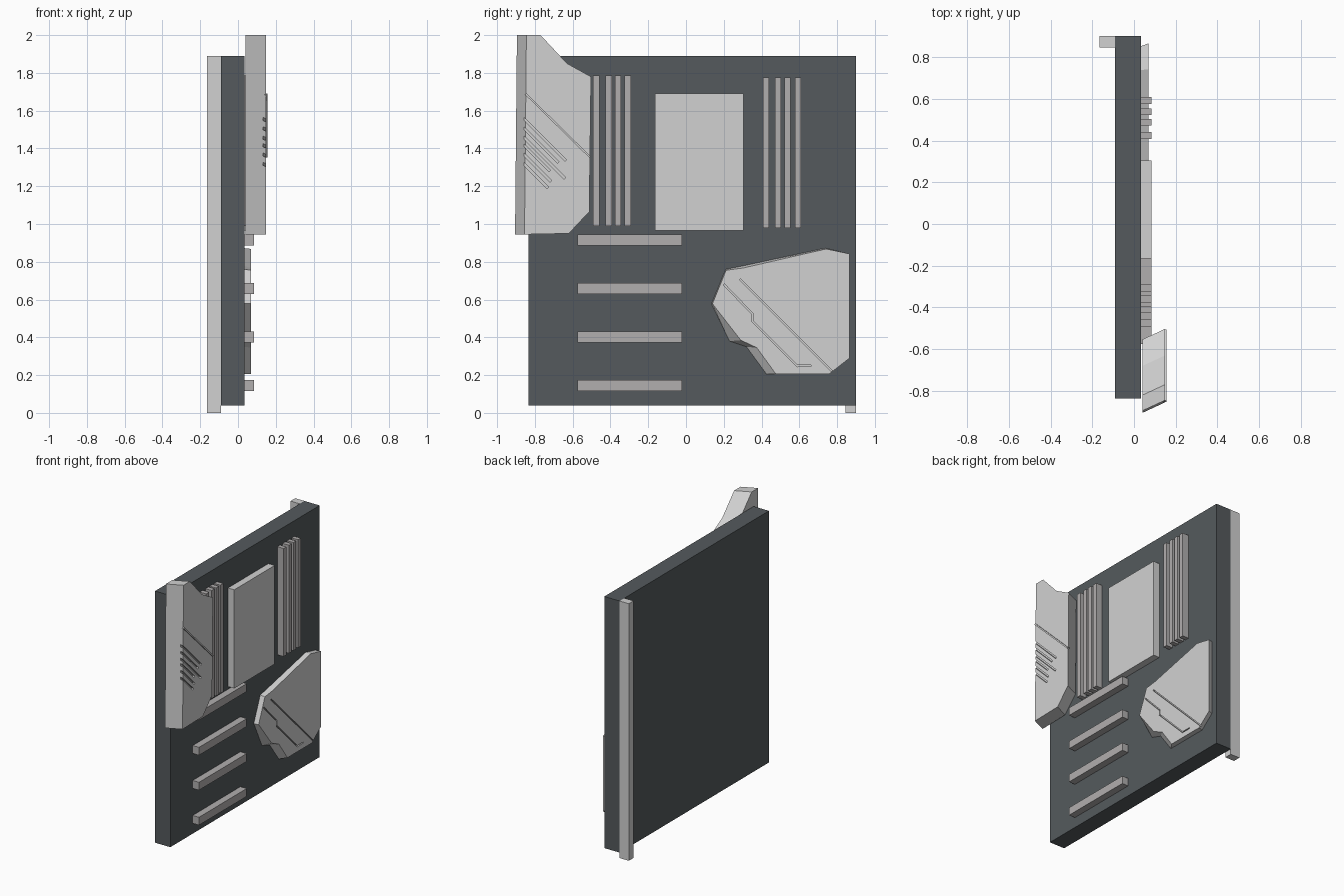
import bpy
import bmesh
import math
from mathutils import Matrix

cube = bpy.data.objects.get("Cube")
if cube:
    bpy.data.objects.remove(cube, do_unlink=True)


def material(name, rgb):
    m = bpy.data.materials.new(name)
    m.use_nodes = True
    m.diffuse_color = (*rgb, 1)
    m.node_tree.nodes["Principled BSDF"].inputs["Base Color"].default_value = (*rgb, 1)
    return m


SLATE = material("slate", (0.09, 0.102, 0.11))
SILVER = material("silver", (0.64, 0.64, 0.64))
GREY = material("warm grey", (0.44, 0.425, 0.425))
FACE = 0.034  # x of the board's component side


def finish(name, bm, mat):
    bmesh.ops.recalc_face_normals(bm, faces=bm.faces[:])
    mesh = bpy.data.meshes.new(name)
    bm.to_mesh(mesh)
    bm.free()
    mesh.materials.append(mat)
    ob = bpy.data.objects.new(name, mesh)
    bpy.context.scene.collection.objects.link(ob)
    return ob


def box(name, xs, ys, zs, mat):
    bm = bmesh.new()
    bmesh.ops.create_cube(bm, size=1)
    for v in bm.verts:
        v.co = [sum(r) / 2 + c * (r[1] - r[0]) for r, c in zip((xs, ys, zs), v.co)]
    return finish(name, bm, mat)


def loft(name, base, top, xs, mat):
    """Join two matching (y, z) outlines lying at the two x values."""
    bm = bmesh.new()
    a = [bm.verts.new((xs[0], y, z)) for y, z in base]
    b = [bm.verts.new((xs[1], y, z)) for y, z in top]
    bm.faces.new(a)
    bm.faces.new(b)
    for i in range(len(a)):
        j = (i + 1) % len(a)
        bm.faces.new((a[i], a[j], b[j], b[i]))
    return finish(name, bm, mat)


def strip(name, p, q, width, xs, mat):
    """Thin straight bar between two (y, z) points."""
    dy, dz = q[0] - p[0], q[1] - p[1]
    size = (xs[1] - xs[0], math.hypot(dy, dz) + width, width)
    bm = bmesh.new()
    bmesh.ops.create_cube(bm, size=1)
    centre = (sum(xs) / 2, (p[0] + q[0]) / 2, (p[1] + q[1]) / 2)
    bm.transform(Matrix.Translation(centre) @ Matrix.Rotation(math.atan2(dz, dy), 4, "X")
                 @ Matrix.Diagonal((*size, 1)))
    return finish(name, bm, mat)


def groove(target, p, q, width, xs):
    cutter = strip("groove_cutter", p, q, width, xs, SILVER)
    cutter.hide_render = True
    mod = target.modifiers.new("groove", "BOOLEAN")
    mod.operation = "DIFFERENCE"
    mod.solver = "EXACT"
    mod.object = cutter
    bpy.context.view_layer.objects.active = target
    bpy.ops.object.modifier_apply(modifier=mod.name)
    bpy.data.objects.remove(cutter, do_unlink=True)


# Board and the tall rail behind it
box("board", (-0.09, FACE), (-0.835, 0.90), (0.04, 1.89), SLATE)
box("rear_rail", (-0.165, -0.09), (0.845, 0.90), (0, 1.89), SILVER)

# Raised plate in the middle
box("centre_plate", (FACE, 0.085), (-0.165, 0.305), (0.965, 1.69), SILVER)

# Upright slots on both sides of the plate
for i, y in enumerate((-0.475, -0.41, -0.36, -0.308)):
    box(f"left_upright_slot_{i + 1}", (FACE, 0.085), (y - 0.017, y + 0.017), (0.99, 1.785), GREY)
for i, y in enumerate((0.424, 0.487, 0.538, 0.592)):
    box(f"right_upright_slot_{i + 1}", (FACE, 0.085), (y - 0.016, y + 0.016), (0.98, 1.775), GREY)

# Level slots below
for i in range(4):
    z = 0.145 + i * 0.257
    box(f"level_slot_{i + 1}", (FACE, 0.085), (-0.575, -0.02), (z - 0.029, z + 0.029), GREY)

# Slanted corner cover
outline = [(-0.845, 2.0), (-0.77, 2.0), (-0.63, 1.85), (-0.503, 1.78),
           (-0.512, 1.065), (-0.62, 0.95), (-0.855, 0.945)]
cover = loft("corner_cover", [(y - 0.05, z) for y, z in outline], outline, (0.04, 0.148), SILVER)
for z, length in ((1.55, 0.21), (1.50, 0.17), (1.45, 0.205), (1.41, 0.125), (1.36, 0.13), (1.31, 0.115)):
    groove(cover, (-0.88, z + 0.03), (-0.85 + length, z - length), 0.012, (0.132, 0.17))
strip("cover_ridge", (-0.845, 1.685), (-0.512, 1.358), 0.01, (0.14, 0.156), SILVER)

# Faceted heat spreader with engraved lines
base = [(0.21, 0.76), (0.30, 0.778), (0.737, 0.872), (0.852, 0.845), (0.852, 0.29),
        (0.75, 0.207), (0.425, 0.207), (0.32, 0.35), (0.23, 0.38), (0.135, 0.578)]
top = [(0.212, 0.755), (0.303, 0.767), (0.742, 0.868), (0.866, 0.842), (0.866, 0.29),
       (0.76, 0.207), (0.475, 0.207), (0.375, 0.345), (0.29, 0.385), (0.14, 0.578)]
spreader = loft("heat_spreader", base, top, (FACE, 0.07), SILVER)
lines = ([(0.31, 0.78), (0.288, 0.705), (0.79, 0.203)],
         [(0.203, 0.678), (0.351, 0.525), (0.351, 0.487), (0.589, 0.249), (0.658, 0.249)])
for path in lines:
    for p, q in zip(path, path[1:]):
        groove(spreader, p, q, 0.008, (0.055, 0.09))
